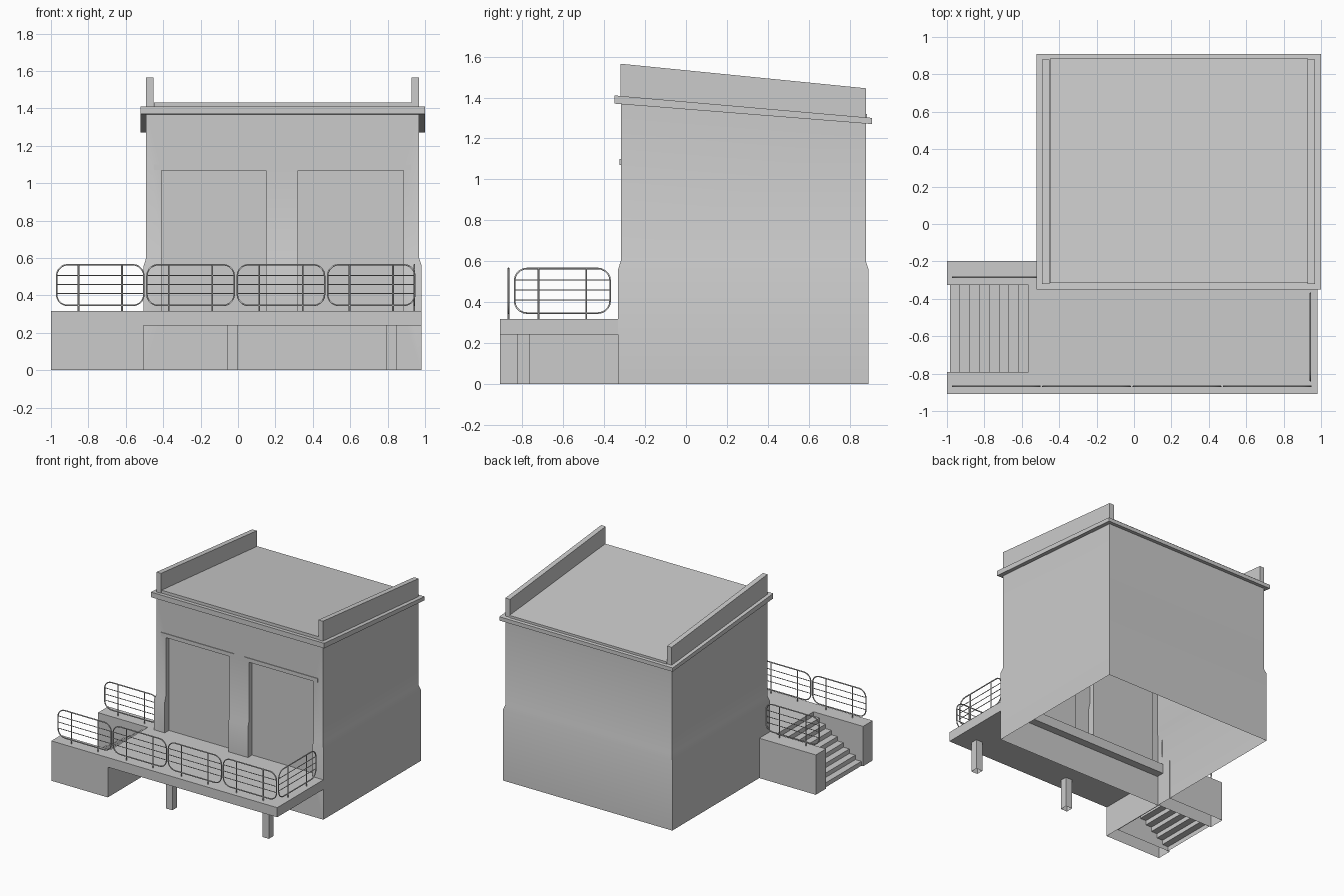
import bpy, bmesh, math
from mathutils import Vector

if "Cube" in bpy.data.objects:
    bpy.data.objects.remove(bpy.data.objects["Cube"])


def link(name, bm):
    bmesh.ops.recalc_face_normals(bm, faces=bm.faces)
    me = bpy.data.meshes.new(name)
    bm.to_mesh(me)
    bm.free()
    ob = bpy.data.objects.new(name, me)
    bpy.context.collection.objects.link(ob)
    return ob


def loft(name, rings, open_bottom=False):
    """Closed stack of equal-sized point rings."""
    bm = bmesh.new()
    vs = [[bm.verts.new(p) for p in r] for r in rings]
    n = len(vs[0])
    for a, b in zip(vs, vs[1:]):
        for i in range(n):
            j = (i + 1) % n
            bm.faces.new((a[i], a[j], b[j], b[i]))
    bm.faces.new(vs[-1])
    base = bm.faces.new(vs[0])
    bmesh.ops.recalc_face_normals(bm, faces=bm.faces)
    if open_bottom:
        bm.faces.remove(base)
    return link(name, bm)


def rect(x0, x1, y0, y1, zf):
    return [(x, y, zf(y)) for x, y in ((x0, y0), (x1, y0), (x1, y1), (x0, y1))]


def box(name, x0, x1, y0, y1, z0, z1, open_bottom=False):
    """Box whose bottom and top may be a height or a function of y."""
    f0, f1 = [z if callable(z) else (lambda y, z=z: z) for z in (z0, z1)]
    return loft(name, [rect(x0, x1, y0, y1, f0), rect(x0, x1, y0, y1, f1)], open_bottom)


def slope(za, ya, zb, yb):
    return lambda y: za + (zb - za) * (y - ya) / (yb - ya)


roof_under = slope(1.37, -0.35, 1.27, 0.91)
roof_top = slope(1.41, -0.35, 1.30, 0.91)
panel_top = slope(1.43, -0.315, 1.32, 0.885)
parapet_top = slope(1.565, -0.32, 1.445, 0.88)

# House shell with a slightly thicker plinth
house = loft("house_walls", [
    rect(-0.504, 0.981, -0.332, 0.892, lambda y: 0),
    rect(-0.504, 0.981, -0.332, 0.892, lambda y: 0.56),
    rect(-0.491, 0.968, -0.319, 0.879, lambda y: 0.60),
    rect(-0.491, 0.968, -0.319, 0.879, lambda y: roof_under(y) + 0.01)])

# Recessed doorways and thin lintels
for i, (x0, x1) in enumerate(((-0.41, 0.15), (0.32, 0.885))):
    cutter = box(f"doorway_cutter_{i}", x0, x1, -0.5, -0.28, 0.30, 1.067)
    cutter.hide_render = True
    cutter.hide_viewport = True
    mod = house.modifiers.new("doorway", 'BOOLEAN')
    mod.operation = 'DIFFERENCE'
    mod.solver = 'EXACT'
    mod.object = cutter
    box(f"lintel_{i}", x0 - 0.04, x1 + 0.04, -0.324, -0.31, 1.069, 1.10)

# Apply the cuts, open the underside, smooth the plinth transition
dg = bpy.context.evaluated_depsgraph_get()
cut = bpy.data.meshes.new_from_object(house.evaluated_get(dg))
house.modifiers.clear()
house.data = cut
bm = bmesh.new()
bm.from_mesh(cut)
low = [f for f in bm.faces if all(v.co.z < 0.001 for v in f.verts)]
bmesh.ops.delete(bm, geom=low, context='FACES_ONLY')
bm.to_mesh(cut)
bm.free()
bpy.context.view_layer.objects.active = house
house.select_set(True)
bpy.ops.object.shade_smooth_by_angle(angle=math.radians(30))
house.select_set(False)

# Sloped roof: eaves slab, raised covering, side parapets
box("roof_slab", -0.52, 1.0, -0.35, 0.91, roof_under, roof_top)
box("roof_covering", -0.45, 0.93, -0.315, 0.885, roof_under, panel_top)
for side, x in (("left", -0.491), ("right", 0.928)):
    box(f"parapet_{side}", x, x + 0.04, -0.32, 0.88, roof_under, parapet_top)

# Terrace slab and its posts
TOP = 0.316
box("terrace_slab", -0.565, 0.981, -0.91, -0.27, 0.24, TOP)
for i, x in enumerate((-0.057, 0.79)):
    box(f"terrace_post_{i}", x, x + 0.057, -0.823, -0.766, 0, 0.245, True)

# Stair block: two side walls, inner end wall, steps
box("stair_wall_front", -1.0, -0.505, -0.91, -0.79, 0, TOP, True)
box("stair_wall_back", -1.0, -0.5, -0.325, -0.198, 0, TOP, True)
box("stair_end_wall", -0.51, -0.505, -0.79, -0.325, 0, 0.245)

bm = bmesh.new()
steps, run, rise = 9, 0.0525, TOP / 9
path = []
for i in range(steps):
    x = -0.985 + i * run
    path += [(x, i * rise), (x, (i + 1) * rise)]
pairs = [(bm.verts.new((x, -0.79, z)), bm.verts.new((x, -0.325, z))) for x, z in path]
for a, b in zip(pairs, pairs[1:]):
    bm.faces.new((a[0], a[1], b[1], b[0]))
link("stair_steps", bm)


# Railing panels: rounded frame, two posts, three thin bars
def railing(name, start, direction, length=0.467):
    start, direction = Vector(start), Vector(direction)
    cu = bpy.data.curves.new(name, 'CURVE')
    cu.dimensions = '3D'
    cu.bevel_depth = 0.0045
    cu.bevel_resolution = 1

    def line(pts, radius=1.0, cyclic=False):
        sp = cu.splines.new('POLY')
        sp.points.add(len(pts) - 1)
        for p, (u, z) in zip(sp.points, pts):
            p.co = (*(start + direction * u + Vector((0, 0, z))), 1)
            p.radius = radius
        sp.use_cyclic_u = cyclic

    r, z0, z1 = 0.06, 0.346, 0.564
    frame = []
    corners = ((length - r, z1 - r), (r, z1 - r), (r, z0 + r), (length - r, z0 + r))
    for k, (cx, cz) in enumerate(corners):
        for s in range(6):
            a = math.pi / 2 * (k + s / 5)
            frame.append((cx + r * math.cos(a), cz + r * math.sin(a)))
    line(frame, cyclic=True)
    for u in (0.117, length - 0.117):
        line([(u, TOP - 0.005), (u, z1)])
    for z in (0.41, 0.458, 0.507):
        line([(0, z), (length, z)], 0.6)
    ob = bpy.data.objects.new(name, cu)
    bpy.context.collection.objects.link(ob)


for i in range(4):
    railing(f"railing_front_{i}", (-0.97 + i * 0.483, -0.868, 0), (1, 0, 0))
railing("railing_right", (0.943, -0.838, 0), (0, 1, 0))
railing("railing_stair", (-0.97, -0.285, 0), (1, 0, 0))
